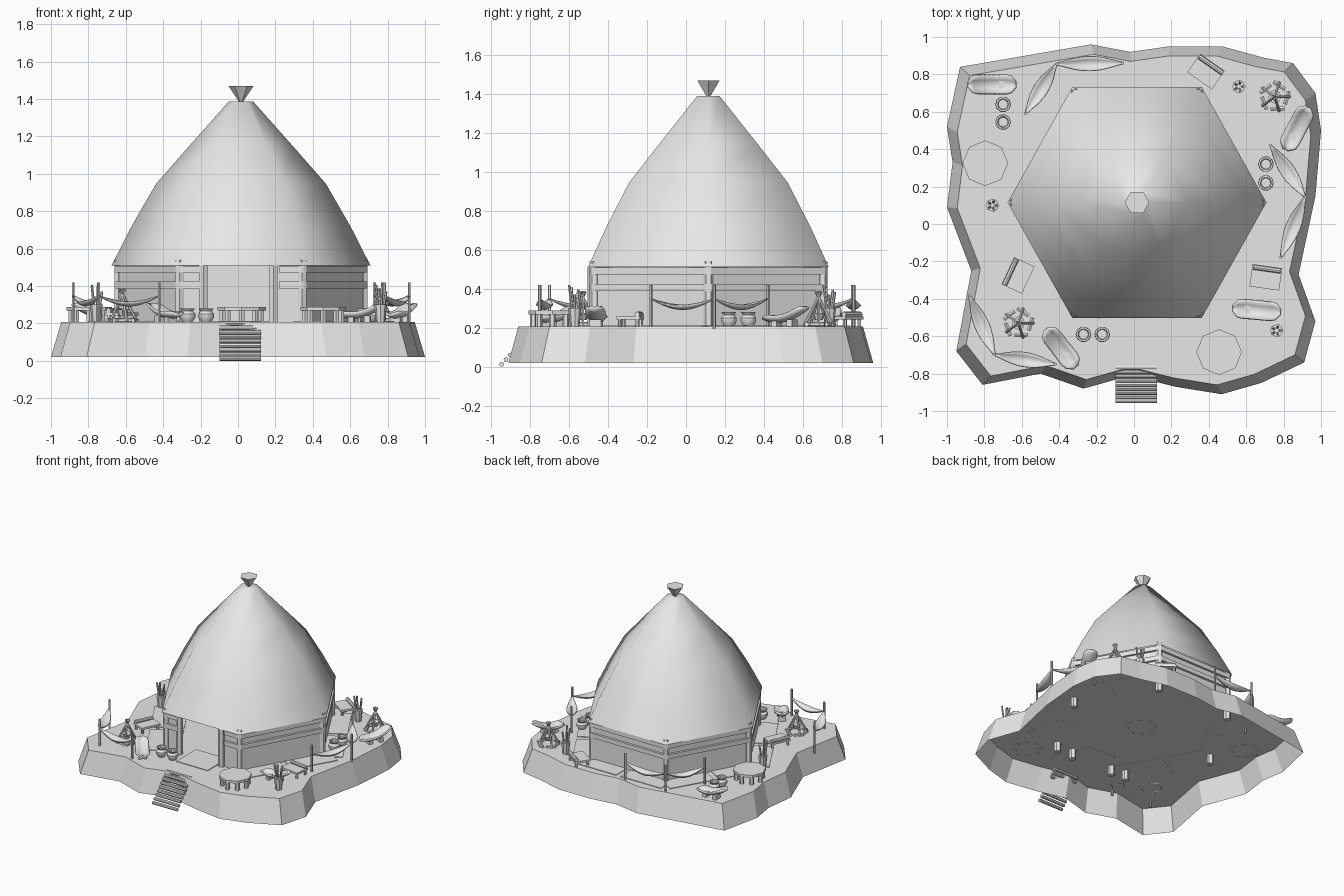
import bpy
import bmesh
from math import sin, cos, pi, radians, sqrt
from mathutils import Vector, Matrix

cube = bpy.data.objects.get("Cube")
if cube:
    bpy.data.objects.remove(cube, do_unlink=True)

grey = bpy.data.materials.new("plain_grey")
grey.use_nodes = True
grey.diffuse_color = (0.8, 0.8, 0.8, 1)
grey.node_tree.nodes["Principled BSDF"].inputs["Base Color"].default_value = grey.diffuse_color

GROUND = 0.207
EAVE = 0.51
CENTRE = Vector((0.016, 0.115, 0))


def finish(name, bm, smooth=None):
    """Turn a bmesh into a named object."""
    mesh = bpy.data.meshes.new(name)
    bm.to_mesh(mesh)
    bm.free()
    mesh.materials.append(grey)
    obj = bpy.data.objects.new(name, mesh)
    bpy.context.collection.objects.link(obj)
    if smooth:
        bpy.ops.object.select_all(action="DESELECT")
        obj.select_set(True)
        bpy.context.view_layer.objects.active = obj
        bpy.ops.object.shade_smooth_by_angle(angle=radians(smooth))
    return obj


def pole(bm, a, b, r, sides=6, r_end=None):
    """Round bar between two points."""
    a, b = Vector(a), Vector(b)
    d = b - a
    m = Matrix.Translation((a + b) / 2) @ d.to_track_quat("Z", "Y").to_matrix().to_4x4()
    bmesh.ops.create_cone(bm, cap_ends=True, segments=sides, radius1=r,
                          radius2=r if r_end is None else r_end, depth=d.length, matrix=m)


def box(bm, centre, size, angle=0):
    m = (Matrix.Translation(centre) @ Matrix.Rotation(angle, 4, "Z")
         @ Matrix.Diagonal((*size, 1)))
    bmesh.ops.create_cube(bm, size=1, matrix=m)


def loft(bm, rings, cap_start=False, cap_end=True):
    """Join equal closed rings of points with quads."""
    rows = [[bm.verts.new(p) for p in ring] for ring in rings]
    n = len(rows[0])
    for low, high in zip(rows, rows[1:]):
        for i in range(n):
            j = (i + 1) % n
            bm.faces.new((low[i], low[j], high[j], high[i]))
    if cap_start:
        bm.faces.new(rows[0][::-1])
    if cap_end:
        bm.faces.new(rows[-1])


def ring(centre, r, z, sides=6, stretch=1.0):
    return [(centre[0] + r * cos(2 * pi * i / sides),
             centre[1] + stretch * r * sin(2 * pi * i / sides), z) for i in range(sides)]


# Mound: irregular plateau, open underneath
outline = [(-.93, .84), (-1, .52), (-.97, .33), (-1, .09), (-.87, -.25), (-.95, -.68),
           (-.81, -.86), (-.5, -.8), (-.27, -.88), (-.02, -.81), (.22, -.87), (.47, -.91),
           (.68, -.85), (.91, -.74), (.97, -.52), (.88, -.27), (.97, .15), (1, .5),
           (.97, .7), (.85, .86), (.69, .89), (.47, .95), (.19, .95), (-.02, .92), (-.23, .96)]
bm = bmesh.new()
loft(bm, [[(x * s, y * s, z) for x, y in outline] for s, z in ((1, .02), (.945, GROUND))])
finish("mound", bm)

# Thatched roof: bulging six-sided cone with a flat cap
bm = bmesh.new()
profile = [(.692, EAVE), (.585, .72), (.455, .945), (.28, 1.145), (.065, 1.387)]
loft(bm, [ring(CENTRE, r, z, stretch=1.03) for r, z in profile])
finish("roof", bm, 65)

# Flared finial
bm = bmesh.new()
loft(bm, [ring(CENTRE, r, z) for r, z in ((.012, 1.387), (.066, 1.468))], True)
finish("roof_finial", bm)

# House posts, sunk into the ground
corners = [Vector(p) for p in ring(CENTRE, .655, 0, stretch=1.03)]
bm = bmesh.new()
for p in corners:
    pole(bm, p + Vector((0, 0, .13)), p + Vector((0, 0, EAVE + .03)), .026)
for x in (-.185, .19):
    pole(bm, (x, -.48, .13), (x, -.48, EAVE), .026)
finish("house_posts", bm)

# Walls with rails; the front side leaves a doorway
walls, rails = bmesh.new(), bmesh.new()
for k in range(6):
    a, b = corners[k], corners[(k + 1) % 6]
    spans = [(a, b)]
    if k == 4:
        spans = [(a, a.lerp(b, .2)), (a.lerp(b, .8), b)]
    for p, q in spans:
        d, mid = q - p, (p + q) / 2
        angle = Vector((1, 0)).angle_signed(d.xy) * -1
        out = (mid - CENTRE).normalized() * .016
        box(walls, mid + Vector((0, 0, (GROUND + EAVE) / 2)),
            (d.length, .016, EAVE - GROUND), angle)
        for z in (.405, .49):
            box(rails, mid + out + Vector((0, 0, z)), (d.length, .02, .036), angle)
finish("house_walls", walls)
finish("wall_rails", rails)

# Flat mats around the house
bm = bmesh.new()
for k in range(6):
    angle = pi / 6 + k * pi / 3
    out = Vector((cos(angle), sin(angle), 0))
    side = Vector((-out.y, out.x, 0))
    for s in ((0,) if k == 4 else (-.2, .2)):
        p = CENTRE + out * .6 + side * s
        box(bm, p + Vector((0, 0, GROUND + .002)), (.25, .36 if s else .28, .006), angle)
finish("floor_mats", bm)

# Log steps up the front slope
bm = bmesh.new()
for i in range(9):
    y, z = -.945 + i * .022, .012 + i * .0235
    pole(bm, (-.1, y, z), (.122, y, z), .0125, 8)
finish("log_steps", bm)


def sling(name, a, b, width, height, round_ends, thick):
    """Curved sheet from a to b: height(t) gives z, width tapers at the ends."""
    a, b = Vector((*a, 0)), Vector((*b, 0))
    side = (b - a).cross(Vector((0, 0, 1))).normalized()
    bm = bmesh.new()
    rows, steps = [], 10
    for i in range(steps + 1):
        t = i / steps
        if round_ends:
            e = max(0, abs(2 * t - 1) - .6) / .4
            w = width * max(.2, sqrt(1 - e * e))
        else:
            w = width * max(.08, sin(pi * t))
        rows.append([bm.verts.new(a.lerp(b, t) + side * (s * w / 2)
                     + Vector((0, 0, height(t) + .3 * w * s * s))) for s in (-1, -.5, 0, .5, 1)])
    for r, q in zip(rows, rows[1:]):
        for j in range(4):
            bm.faces.new((r[j], r[j + 1], q[j + 1], q[j]))
    obj = finish(name, bm, 40)
    mod = obj.modifiers.new("thickness", "SOLIDIFY")
    mod.thickness = thick


# Hammocks: two slung between three posts, in three places
hammock_posts = [((-.58, .59), (-.415, .855), (-.06, .86)),
                 ((.73, .42), (.915, .145), (.785, -.18)),
                 ((-.88, -.385), (-.745, -.7), (-.42, -.75))]
bm = bmesh.new()
for trio in hammock_posts:
    for x, y in trio:
        pole(bm, (x, y, .165), (x, y, .42), .008)
    for a, b in zip(trio, trio[1:]):
        sling("hammock", a, b, .075, lambda t: .35 - .055 * sin(pi * t), False, .005)
finish("hammock_posts", bm)

# Loungers: scooped seats, raised at the head, on low feet
for x, y, turn in ((-.757, .746, 180), (-.39, -.665, 128), (.655, -.46, -5), (.87, .51, 62)):
    d = Vector((cos(radians(turn)), sin(radians(turn)))) * .125
    c = Vector((x, y))
    sling("lounger", c - d, c + d, .09,
          lambda t: .25 - .09 * t + .145 * t * t, True, .012)
    bm = bmesh.new()
    for s in (-.4, .3):
        p = c + d * s
        box(bm, (*p, GROUND + .015), (.03, .06, .04), radians(turn))
    finish("lounger_feet", bm)

# Clay pots in pairs
pot = [(.026, GROUND), (.042, .232), (.042, .25), (.03, .266), (.04, .28), (.03, .28), (.026, .262)]
for x, y in ((-.7, .64), (-.7, .545), (.705, .32), (.705, .22), (-.27, -.59), (-.17, -.59)):
    bm = bmesh.new()
    loft(bm, [ring((x, y), r, z, 10) for r, z in pot], True)
    finish("pot", bm, 35)

# Eight-sided tables ringed by short legs
for x, y, r in ((-.795, .325, .122), (.455, -.685, .122), (.02, .1, .13)):
    bm = bmesh.new()
    pole(bm, (x, y, .268), (x, y, .288), r, 8)
    for px, py, _ in ring((x, y), r * .8, 0, 8):
        pole(bm, (px, py, GROUND - .005), (px, py, .27), .017)
    finish("table", bm)

# Baskets holding upright sticks
for x, y in ((-.757, .1), (.56, .735), (.762, -.57)):
    bm = bmesh.new()
    pole(bm, (x, y, GROUND), (x, y, .3), .024, 8, .034)
    for i in range(5):
        c, s = cos(i * 2 * pi / 5), sin(i * 2 * pi / 5)
        pole(bm, (x + .01 * c, y + .01 * s, .25),
             (x + .03 * c, y + .03 * s, .37 + .012 * i), .007)
    finish("stick_basket", bm)

# Campfires: leaning poles over a ring of logs
for x, y in ((.752, .68), (-.618, -.53)):
    bm = bmesh.new()
    for i in range(5):
        c, s = cos(i * 2 * pi / 5), sin(i * 2 * pi / 5)
        pole(bm, (x + .08 * c, y + .08 * s, GROUND),
             (x - .015 * c, y - .015 * s, .385), .008)
        pole(bm, (x + .075 * c - .03 * s, y + .075 * s + .03 * c, GROUND + .01),
             (x + .055 * c + .04 * s, y + .055 * s - .04 * c, GROUND + .01), .012)
    pole(bm, (x, y, .24), (x, y, .275), .02, 8, .035)
    finish("campfire", bm)

# Low benches with a rolled cushion
for x, y, turn in ((.705, -.285, -8), (-.62, -.275, 65), (.385, .815, -35)):
    m = Matrix.Translation((x, y, 0)) @ Matrix.Rotation(radians(turn), 4, "Z")
    bm = bmesh.new()
    box(bm, (0, 0, .25), (.16, .12, .016))
    for sx in (-1, 1):
        for sy in (-1, 1):
            pole(bm, (sx * .065, sy * .045, GROUND), (sx * .065, sy * .045, .25), .01)
    pole(bm, (-.075, .045, .268), (.075, .045, .268), .014, 8)
    bmesh.ops.transform(bm, matrix=m, verts=bm.verts)
    finish("bench", bm)
